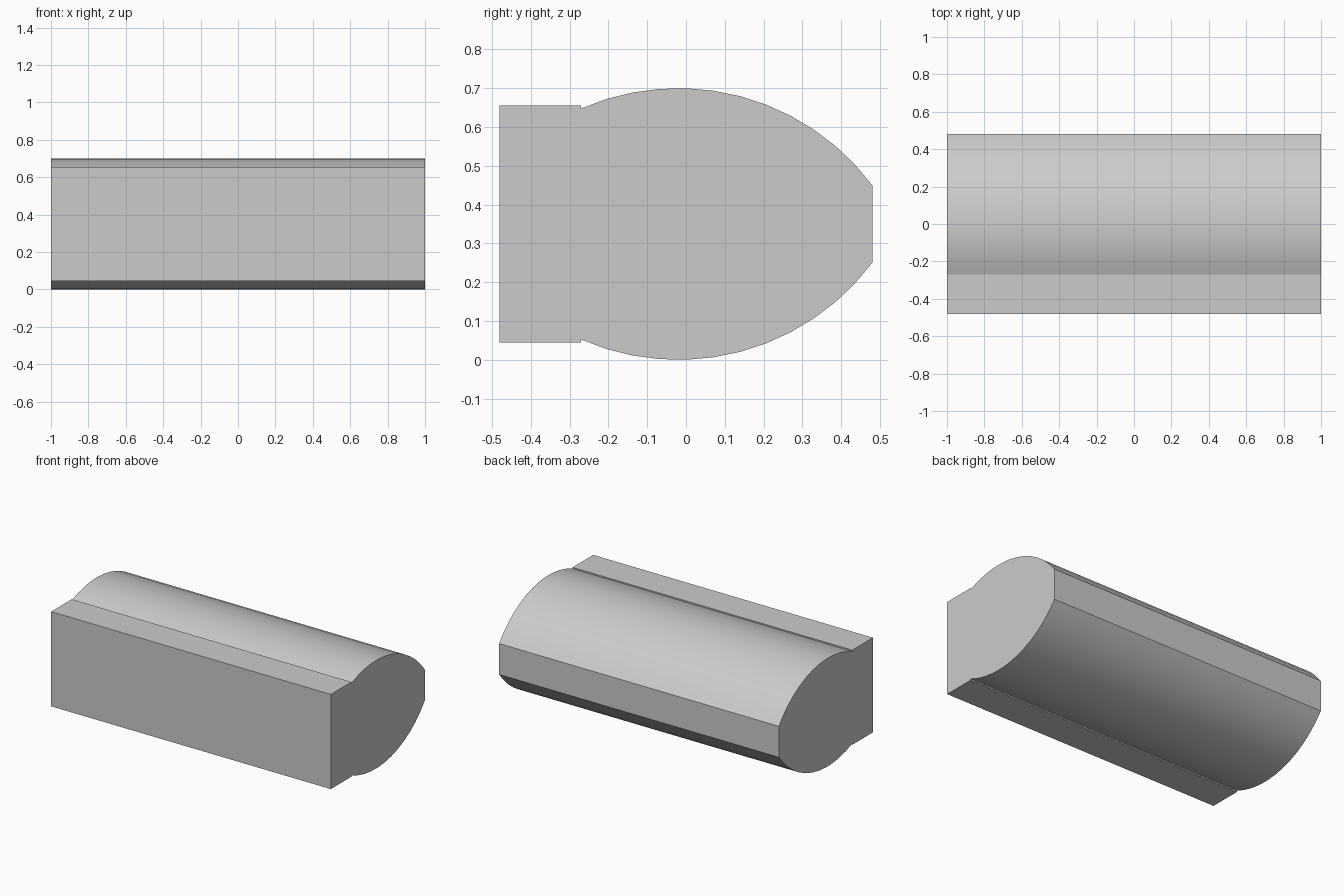
import bpy
import bmesh
from math import asin, sin, cos, radians

if "Cube" in bpy.data.objects:
    bpy.data.objects.remove(bpy.data.objects["Cube"], do_unlink=True)

HALF_LENGTH = 1.0
MID_Z = 0.35
FRONT_Y, STEP_Y, BACK_Y = -0.48, -0.27, 0.48
BLOCK_HALF = 0.306              # half height of the square front block
RADIUS, ARC_Y, ARC_DROP = 0.625, -0.02, 0.275
SEGMENTS = 12

# Plain grey material
grey = bpy.data.materials.new("plain_grey")
grey.use_nodes = True
colour = (0.6, 0.6, 0.6, 1)
grey.diffuse_color = colour
grey.node_tree.nodes["Principled BSDF"].inputs["Base Color"].default_value = colour

# Upper half of the cross-section: block, small step, then an arc to the flat back
start = asin((STEP_Y - ARC_Y) / RADIUS)
end = asin((BACK_Y - ARC_Y) / RADIUS)
upper = [(FRONT_Y, BLOCK_HALF), (STEP_Y, BLOCK_HALF)]
for i in range(SEGMENTS + 1):
    a = start + (end - start) * i / SEGMENTS
    upper.append((ARC_Y + RADIUS * sin(a), RADIUS * cos(a) - ARC_DROP))
profile = upper + [(y, -h) for y, h in reversed(upper)]

# Extrude the section along its length
bm = bmesh.new()
section = bm.faces.new([bm.verts.new((-HALF_LENGTH, y, MID_Z + h)) for y, h in profile])
swept = bmesh.ops.extrude_face_region(bm, geom=[section], use_keep_orig=True)
moved = [v for v in swept["geom"] if isinstance(v, bmesh.types.BMVert)]
bmesh.ops.translate(bm, verts=moved, vec=(2 * HALF_LENGTH, 0, 0))
bmesh.ops.recalc_face_normals(bm, faces=bm.faces)
mesh = bpy.data.meshes.new("rounded_bar")
bm.to_mesh(mesh)
bm.free()
mesh.materials.append(grey)

bar = bpy.data.objects.new("rounded_bar", mesh)
bpy.context.collection.objects.link(bar)

# Smooth the arcs, keep the corners sharp
bpy.ops.object.select_all(action="DESELECT")
bar.select_set(True)
bpy.context.view_layer.objects.active = bar
bpy.ops.object.shade_smooth_by_angle(angle=radians(20))
